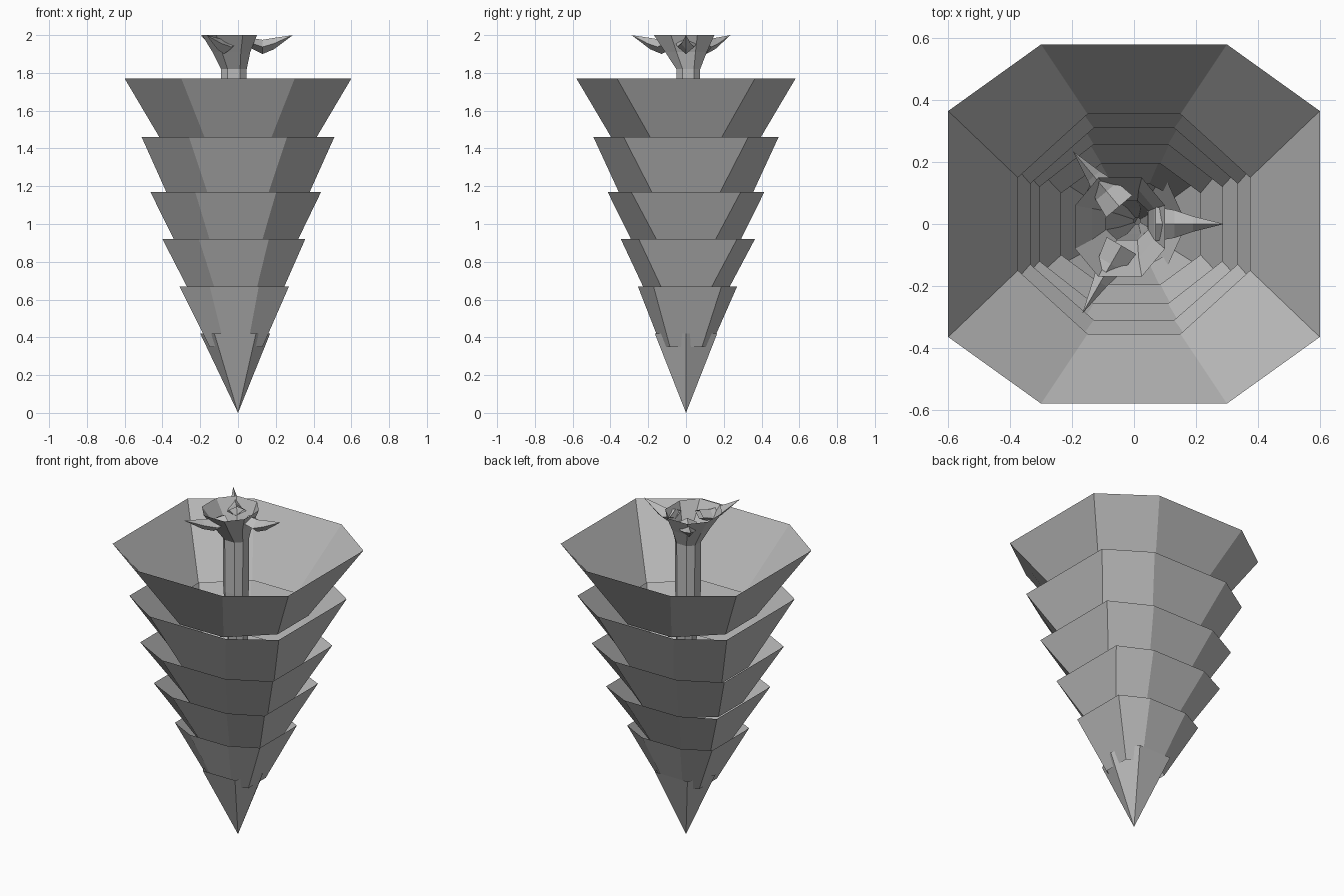
import bpy
import bmesh
import math
from mathutils import Matrix, Vector

cube = bpy.data.objects.get("Cube")
if cube:
    bpy.data.objects.remove(cube)

grey = bpy.data.materials.new("plain_grey")
grey.use_nodes = True
grey.diffuse_color = (0.5, 0.5, 0.5, 1)
grey.node_tree.nodes["Principled BSDF"].inputs["Base Color"].default_value = (0.5, 0.5, 0.5, 1)


def ring(cx, cy, hx, hy, ex, ey, z):
    """Octagon with half sizes hx, hy and corner insets ex, ey."""
    quarter = [(hx, -ey), (hx, ey), (ex, hy), (-ex, hy)]
    pts = quarter + [(-x, -y) for x, y in quarter]
    return [Vector((cx + x, cy + y, z)) for x, y in pts]


def loft(name, rings, matrix=None):
    """Skin consecutive rings, leaving both ends open."""
    bm = bmesh.new()
    loops = [[bm.verts.new(p) for p in r] for r in rings]
    n = len(rings[0])
    for a, b in zip(loops, loops[1:]):
        for i in range(n):
            j = (i + 1) % n
            bm.faces.new((a[i], a[j], b[j], b[i]))
    bmesh.ops.remove_doubles(bm, verts=bm.verts, dist=0.0005)
    if matrix:
        bm.transform(matrix)
    mesh = bpy.data.meshes.new(name)
    bm.to_mesh(mesh)
    bm.free()
    mesh.materials.append(grey)
    obj = bpy.data.objects.new(name, mesh)
    bpy.context.collection.objects.link(obj)
    return obj


# Foliage tiers: open funnels, each nested in the one below
tiers = [
    (ring(0, 0, .60, .58, .30, .365, 1.77), ring(0, 0, .375, .355, .15, .15, 1.39)),
    (ring(0, 0, .51, .49, .26, .33, 1.46), ring(0, 0, .335, .31, .13, .13, 1.07)),
    (ring(-.012, 0, .452, .415, .215, .29, 1.17), ring(-.01, 0, .295, .257, .12, .12, .85)),
    (ring(-.022, .01, .378, .355, .185, .26, .92), ring(-.01, 0, .225, .195, .095, .10, .60)),
    (ring(-.02, .008, .29, .263, .13, .18, .67), ring(-.01, 0, .14, .13, .06, .085, .35)),
]
for k, (top, bottom) in enumerate(tiers):
    loft(f"foliage_tier_{k + 1}", [bottom, top])

# Pointed six-sided tip
loft("foliage_tip", [ring(0, 0, 0, 0, 0, 0, 0), ring(-.015, 0, .185, .165, .11, 0, .42)])

# Hollow trunk, tapering down and flaring at its upper end
loft("trunk", [
    ring(.01, .01, .01, .01, .005, .005, .45),
    ring(0, .01, .045, .042, .022, .02, 1.0),
    ring(-.022, .012, .066, .062, .032, .03, 1.5),
    ring(-.022, .012, .068, .063, .033, .03, 1.82),
    ring(-.035, 0, .10, .11, .05, .05, 1.91),
    ring(-.045, -.01, .145, .16, .07, .07, 2.0),
])

# Curled roots: diamond sections of (distance, top, bottom, half width)
sections = [(.07, 1.985, 1.93, .055), (.13, 1.975, 1.90, .045),
            (.19, 1.985, 1.925, .025), (.29, 2.0, 2.0, 0)]
for k, (angle, reach) in enumerate([(0, 1), (130, 1.06), (240, 1.15)]):
    path = []
    for r, top, low, w in sections:
        mid = (top + low) / 2
        path.append([Vector((r * reach, y, z)) for y, z in
                     [(w, mid), (0, top), (-w, mid), (0, low)]])
    for p in path:
        p.reverse()
    loft(f"root_{k + 1}", path, Matrix.Rotation(math.radians(angle), 4, "Z"))
